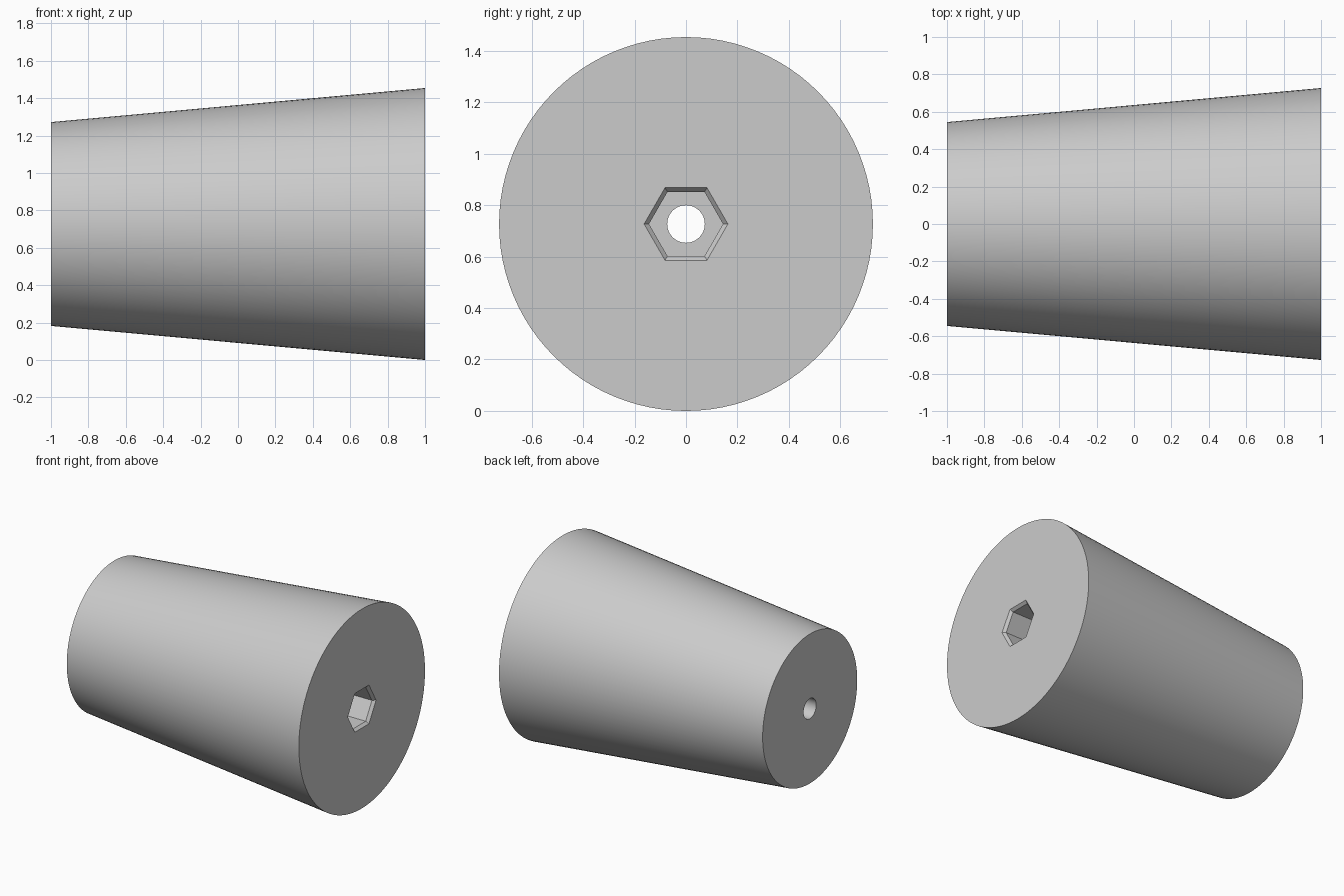
import bpy, bmesh, math

if "Cube" in bpy.data.objects:
    bpy.data.objects.remove(bpy.data.objects["Cube"])

SEG = 96            # divisible by 6 so hexagon corners land on vertices
CZ = 0.727          # height of the long axis


def circle(r):
    return lambda a: r


def hexagon(r):
    # polar radius of a hexagon with corners on +y and -y
    s = math.pi / 3
    return lambda a: r * math.cos(s / 2) / math.cos(a % s - s / 2)


# Closed loop of sections: outer taper, socket with chamfer, through hole
sections = [
    (-1.0, circle(0.545)),
    (1.0, circle(0.727)),
    (1.0, hexagon(0.163)),
    (0.98, hexagon(0.144)),
    (0.70, hexagon(0.144)),
    (0.70, circle(0.073)),
    (-1.0, circle(0.073)),
]

bm = bmesh.new()
rings = []
for x, radius in sections:
    ring = []
    for i in range(SEG):
        a = 2 * math.pi * i / SEG
        r = radius(a)
        ring.append(bm.verts.new((x, r * math.cos(a), CZ + r * math.sin(a))))
    rings.append(ring)

for k, ring in enumerate(rings):
    nxt = rings[(k + 1) % len(rings)]
    for i in range(SEG):
        j = (i + 1) % SEG
        bm.faces.new((ring[i], ring[j], nxt[j], nxt[i]))
bmesh.ops.recalc_face_normals(bm, faces=bm.faces)

mesh = bpy.data.meshes.new("tapered_knob")
bm.to_mesh(mesh)
bm.free()
knob = bpy.data.objects.new("tapered_knob", mesh)
bpy.context.collection.objects.link(knob)

# Single grey material
grey = bpy.data.materials.new("light_grey")
grey.diffuse_color = (0.6, 0.6, 0.6, 1)
grey.use_nodes = True
grey.node_tree.nodes["Principled BSDF"].inputs["Base Color"].default_value = grey.diffuse_color
mesh.materials.append(grey)

# Smooth round walls, sharp rims and socket corners
bpy.context.view_layer.objects.active = knob
knob.select_set(True)
bpy.ops.object.shade_smooth_by_angle(angle=math.radians(25))
